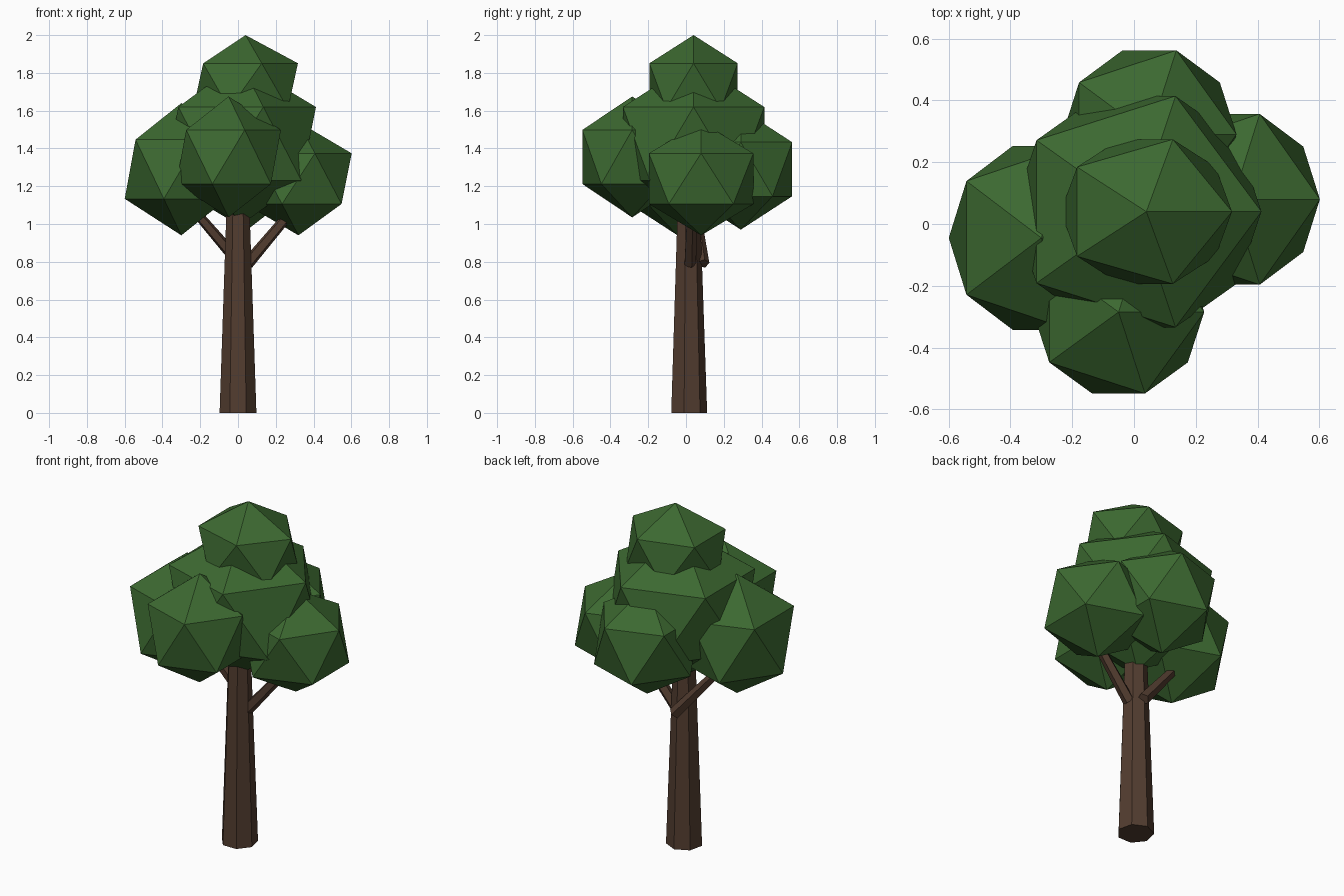
import bpy
from mathutils import Vector

cube = bpy.data.objects.get("Cube")
if cube:
    bpy.data.objects.remove(cube, do_unlink=True)


def make_material(name, rgb):
    mat = bpy.data.materials.new(name)
    mat.use_nodes = True
    color = (*rgb, 1.0)
    mat.diffuse_color = color
    bsdf = next(n for n in mat.node_tree.nodes if n.type == 'BSDF_PRINCIPLED')
    bsdf.inputs["Base Color"].default_value = color
    return mat


bark = make_material("bark_brown", (0.085, 0.046, 0.029))
leaf = make_material("leaf_green", (0.045, 0.14, 0.03))


def finish(name, mat):
    obj = bpy.context.object
    obj.name = name
    obj.data.materials.append(mat)
    return obj


def foliage(name, center, radii):
    """Low-poly leaf clump: a stretched 20-sided ball."""
    bpy.ops.mesh.primitive_ico_sphere_add(subdivisions=1, radius=1, location=center)
    finish(name, leaf).scale = radii


def limb(name, start, end, r_start, r_end, sides):
    """Tapered faceted cylinder between two points."""
    start, end = Vector(start), Vector(end)
    axis = end - start
    bpy.ops.mesh.primitive_cone_add(vertices=sides, radius1=r_start, radius2=r_end,
                                    depth=axis.length, location=(start + end) / 2)
    obj = finish(name, bark)
    obj.rotation_euler = Vector((0, 0, 1)).rotation_difference(axis).to_euler()


# Trunk and its two branches
limb("trunk", (0, 0.012, 0), (0, 0.012, 1.1), 0.1, 0.062, 7)
limb("left_branch", (0.05, 0.02, 0.79), (0.32, 0.03, 1.11), 0.034, 0.026, 5)
limb("right_branch", (0.01, 0.09, 0.79), (-0.23, 0.05, 1.07), 0.034, 0.026, 5)

# Leaf clumps
foliage("core_foliage", (0.01, 0.04, 1.425), (0.45, 0.44, 0.435))
foliage("top_foliage", (0.04, 0.04, 1.73), (0.31, 0.275, 0.27))
foliage("left_foliage", (0.32, 0.08, 1.24), (0.315, 0.325, 0.3))
foliage("right_foliage", (-0.30, -0.045, 1.29), (0.335, 0.35, 0.35))
foliage("front_foliage", (-0.05, -0.285, 1.355), (0.31, 0.31, 0.32))
foliage("back_foliage", (0.05, 0.29, 1.29), (0.315, 0.32, 0.32))
